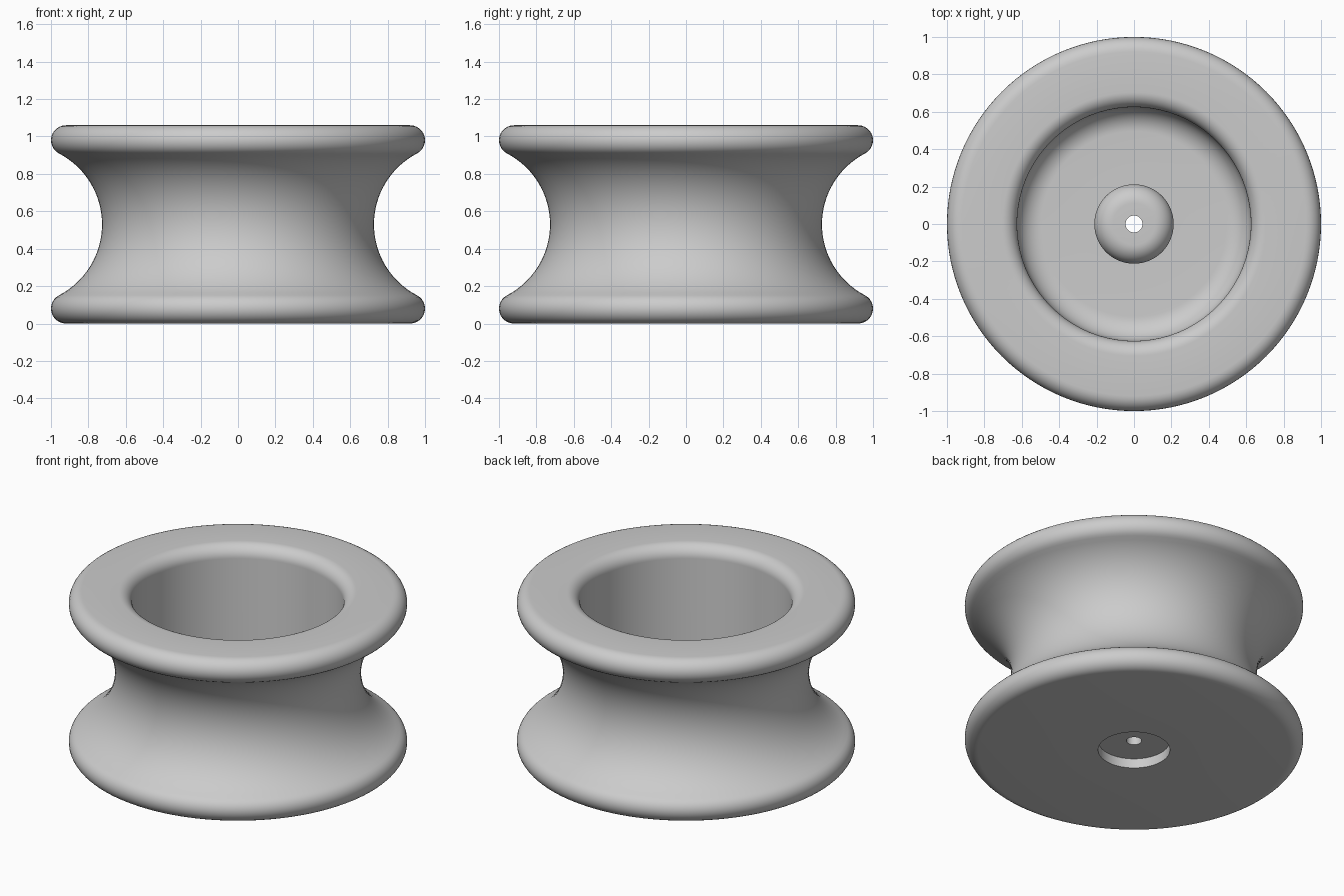
import bpy, bmesh
from math import cos, sin, radians, pi, atan2, degrees

cube = bpy.data.objects.get("Cube")
if cube:
    bpy.data.objects.remove(cube, do_unlink=True)

SEGMENTS = 128
HEIGHT = 1.06
MID = HEIGHT / 2
RIM = 0.08                      # radius of the rounded flange edge
RIM_R = 1 - RIM
WAIST = 0.727


def arc(cx, cz, r, start, end, steps=12):
    """Points of a circular arc in the (radius, height) plane, angles in degrees."""
    angles = [radians(start + (end - start) * i / steps) for i in range(steps + 1)]
    return [(cx + r * cos(a), cz + r * sin(a)) for a in angles]


# Groove circle that is tangent to the waist and to both flange edges
dz = MID - RIM
k = WAIST - RIM
groove_x = (RIM_R ** 2 + dz ** 2 - k ** 2) / (2 * (RIM_R - k))
groove_r = groove_x - WAIST
tilt = degrees(atan2(dz, groove_x - RIM_R))

# Half section, from the underside round the outside into the cup
profile = [(0.045, 0.062), (0.212, 0.062), (0.212, 0.0)]                 # counterbore
profile += arc(RIM_R, RIM, RIM, -90, tilt)                              # lower flange
profile += arc(groove_x, MID, groove_r, 180 + tilt, 180 - tilt, 32)[1:-1]  # groove
profile += arc(RIM_R, HEIGHT - RIM, RIM, -tilt, 90)                     # upper flange
profile += arc(0.705, HEIGHT - 0.08, 0.08, 90, 180)                     # cup lip
profile += arc(0.495, 0.215, 0.13, 0, -90)                              # cup floor fillet
profile += [(0.212, 0.085)]
profile += arc(0.112, 0.15, 0.1, 0, 90)                                 # central boss
profile += [(0.045, 0.25)]

# Revolve the closed section
bm = bmesh.new()
rings = []
for r, z in profile:
    rings.append([bm.verts.new((r * cos(2 * pi * i / SEGMENTS),
                                r * sin(2 * pi * i / SEGMENTS), z))
                  for i in range(SEGMENTS)])
for n, low in enumerate(rings):
    high = rings[(n + 1) % len(rings)]
    for i in range(SEGMENTS):
        j = (i + 1) % SEGMENTS
        bm.faces.new((low[i], low[j], high[j], high[i]))
bmesh.ops.recalc_face_normals(bm, faces=bm.faces)
mesh = bpy.data.meshes.new("grooved_roller")
bm.to_mesh(mesh)
bm.free()

roller = bpy.data.objects.new("grooved_roller", mesh)
bpy.context.collection.objects.link(roller)

# Plain grey finish
grey = bpy.data.materials.new("light_grey")
grey.use_nodes = True
colour = (0.6, 0.6, 0.6, 1)
grey.diffuse_color = colour
grey.node_tree.nodes["Principled BSDF"].inputs["Base Color"].default_value = colour
mesh.materials.append(grey)

bpy.ops.object.select_all(action="DESELECT")
roller.select_set(True)
bpy.context.view_layer.objects.active = roller
bpy.ops.object.shade_smooth_by_angle(angle=radians(30))
